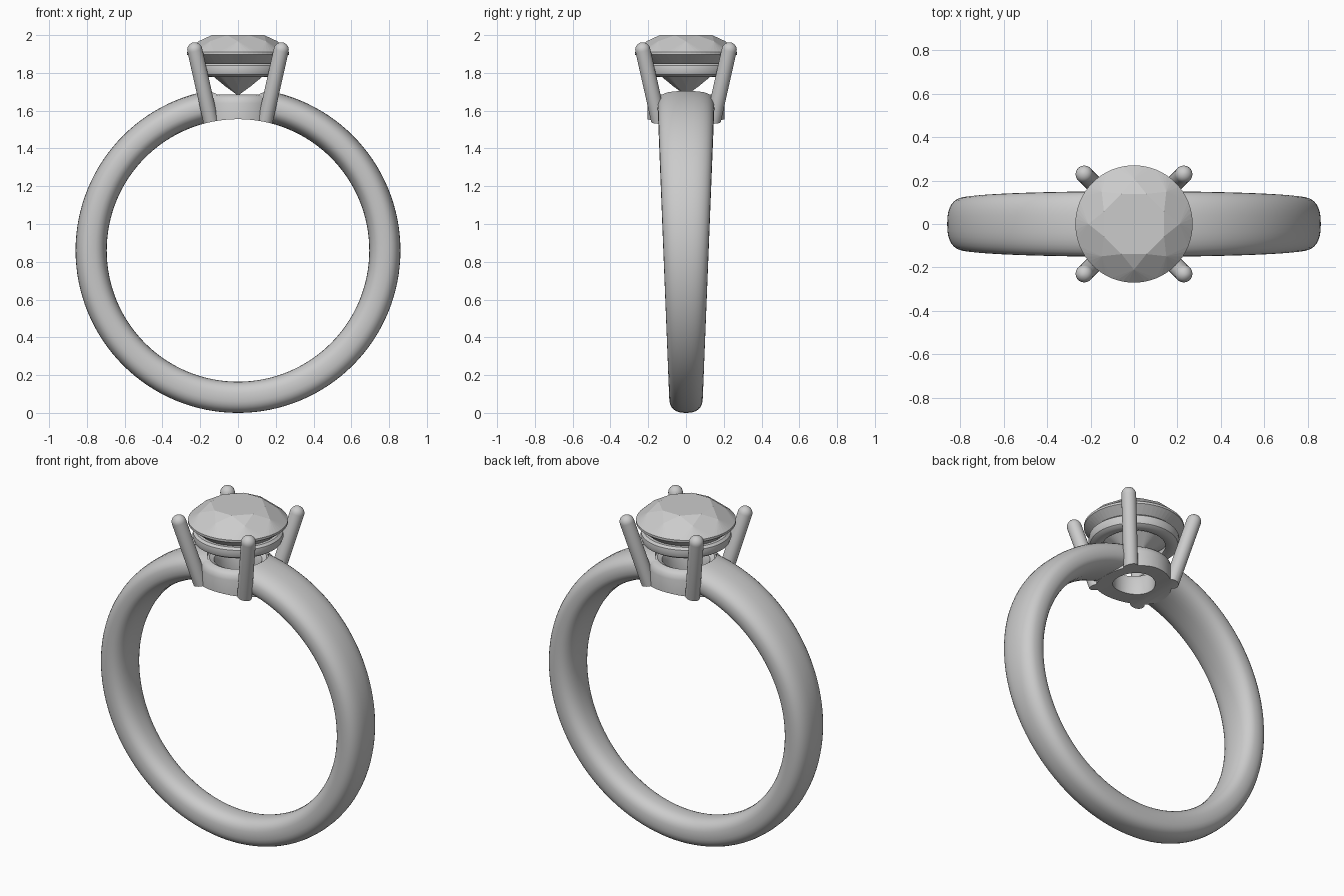
import bpy, bmesh
from math import sin, cos, pi, sqrt, radians
from mathutils import Vector, Matrix

if "Cube" in bpy.data.objects:
    bpy.data.objects.remove(bpy.data.objects["Cube"])

CZ = 0.86            # centre height of the finger hole
R_IN, R_OUT = 0.695, 0.86


def make_object(name, bm, smooth=True):
    bmesh.ops.recalc_face_normals(bm, faces=bm.faces)
    me = bpy.data.meshes.new(name)
    bm.to_mesh(me)
    bm.free()
    ob = bpy.data.objects.new(name, me)
    bpy.context.collection.objects.link(ob)
    if smooth:
        shade(ob)
    return ob


def activate(ob):
    bpy.ops.object.select_all(action='DESELECT')
    ob.select_set(True)
    bpy.context.view_layer.objects.active = ob


def shade(ob):
    activate(ob)
    bpy.ops.object.shade_smooth_by_angle(angle=radians(35))


def skin(bm, rings, loop):
    """Join neighbouring closed rings of vertices with quads."""
    n = len(rings)
    for i in range(n if loop else n - 1):
        a, b = rings[i], rings[(i + 1) % n]
        m = len(a)
        for j in range(m):
            k = (j + 1) % m
            bm.faces.new((a[j], a[k], b[k], b[j]))


def lathe(name, profile, loop, seg=64, matrix=Matrix()):
    bm = bmesh.new()
    rings = [[bm.verts.new(matrix @ Vector((r * cos(2 * pi * j / seg), r * sin(2 * pi * j / seg), z)))
              for j in range(seg)] for r, z in profile]
    skin(bm, rings, loop)
    if not loop:
        bm.faces.new(rings[0])
        bm.faces.new(rings[-1])
    return make_object(name, bm)


def cut(ob, cutter):
    mod = ob.modifiers.new("cut", 'BOOLEAN')
    mod.operation = 'DIFFERENCE'
    mod.solver = 'EXACT'
    mod.object = cutter
    activate(ob)
    bpy.ops.object.modifier_apply(modifier=mod.name)
    shade(ob)


def spow(v, p):
    return abs(v) ** p * (1 if v >= 0 else -1)


# Band: rounded section swept round the finger, wider towards the top
bm = bmesh.new()
mid, half = (R_IN + R_OUT) / 2, (R_OUT - R_IN) / 2
rings = []
for i in range(128):
    a = 2 * pi * i / 128
    width = 0.12 + 0.031 * sin(a)
    ring = []
    for j in range(32):
        t = 2 * pi * j / 32
        r = mid + half * spow(cos(t), 0.8)
        ring.append(bm.verts.new((r * cos(a), width * spow(sin(t), 0.8), CZ + r * sin(a))))
    rings.append(ring)
skin(bm, rings, True)
band = make_object("band", bm)

# Helpers: finger hole and the opening for the setting
finger = lathe("finger_cutter", [(R_IN, -0.6), (R_IN, 0.6)], False, 128,
               Matrix.Translation((0, 0, CZ)) @ Matrix.Rotation(pi / 2, 4, 'X'))
opening = lathe("opening_cutter", [(0.165, 1.3), (0.165, 1.9)], False)
cut(band, opening)

# Collar: lower ring of the setting, trimmed to the finger hole
collar = lathe("collar", [(0.115, 1.42), (0.205, 1.42), (0.203, 1.64), (0.196, 1.665), (0.18, 1.68),
                          (0.155, 1.685), (0.13, 1.672), (0.115, 1.64)], True)
cut(collar, finger)

# Gallery: rounded upper ring under the stone
gallery = lathe("gallery_ring", [(0.17, 1.785), (0.19, 1.778), (0.22, 1.78), (0.238, 1.792),
                                 (0.246, 1.815), (0.243, 1.838), (0.23, 1.85), (0.205, 1.85),
                                 (0.18, 1.82)], True)

# Prongs: four leaning rods with round tips
for n, (sx, sy) in enumerate([(1, 1), (-1, 1), (-1, -1), (1, -1)]):
    low = Vector((0.123 * sx, 0.123 * sy, 1.45))
    top = Vector((0.229 * sx, 0.229 * sy, 1.922))
    axis = top - low
    m = Matrix.Translation(low) @ axis.to_track_quat('Z', 'Y').to_matrix().to_4x4()
    prof = [(0.04, 0)] + [(0.04 * cos(q * pi / 12), axis.length + 0.04 * sin(q * pi / 12))
                          for q in range(6)] + [(0.003, axis.length + 0.04)]
    prong = lathe(f"prong_{n + 1}", prof, False, 24, m)
    cut(prong, finger)

# Stone: brilliant cut as the hull of table, star, girdle, pavilion and culet points
bm = bmesh.new()


def circle(n, r, z, offset=0.0):
    for k in range(n):
        a = 2 * pi * (k + offset) / n
        bm.verts.new((r * cos(a), r * sin(a), z))


circle(8, 0.15, 2.0, 0.5)
circle(8, 0.21, 1.967)
circle(64, 0.27, 1.91)
circle(64, 0.27, 1.897)
circle(8, 0.07, 1.731)
bm.verts.new((0, 0, 1.68))
bmesh.ops.convex_hull(bm, input=bm.verts)
bmesh.ops.dissolve_limit(bm, angle_limit=radians(1), verts=bm.verts, edges=bm.edges)
make_object("stone", bm, smooth=False)

# Remove the helpers
for ob in (finger, opening):
    bpy.data.objects.remove(ob, do_unlink=True)
